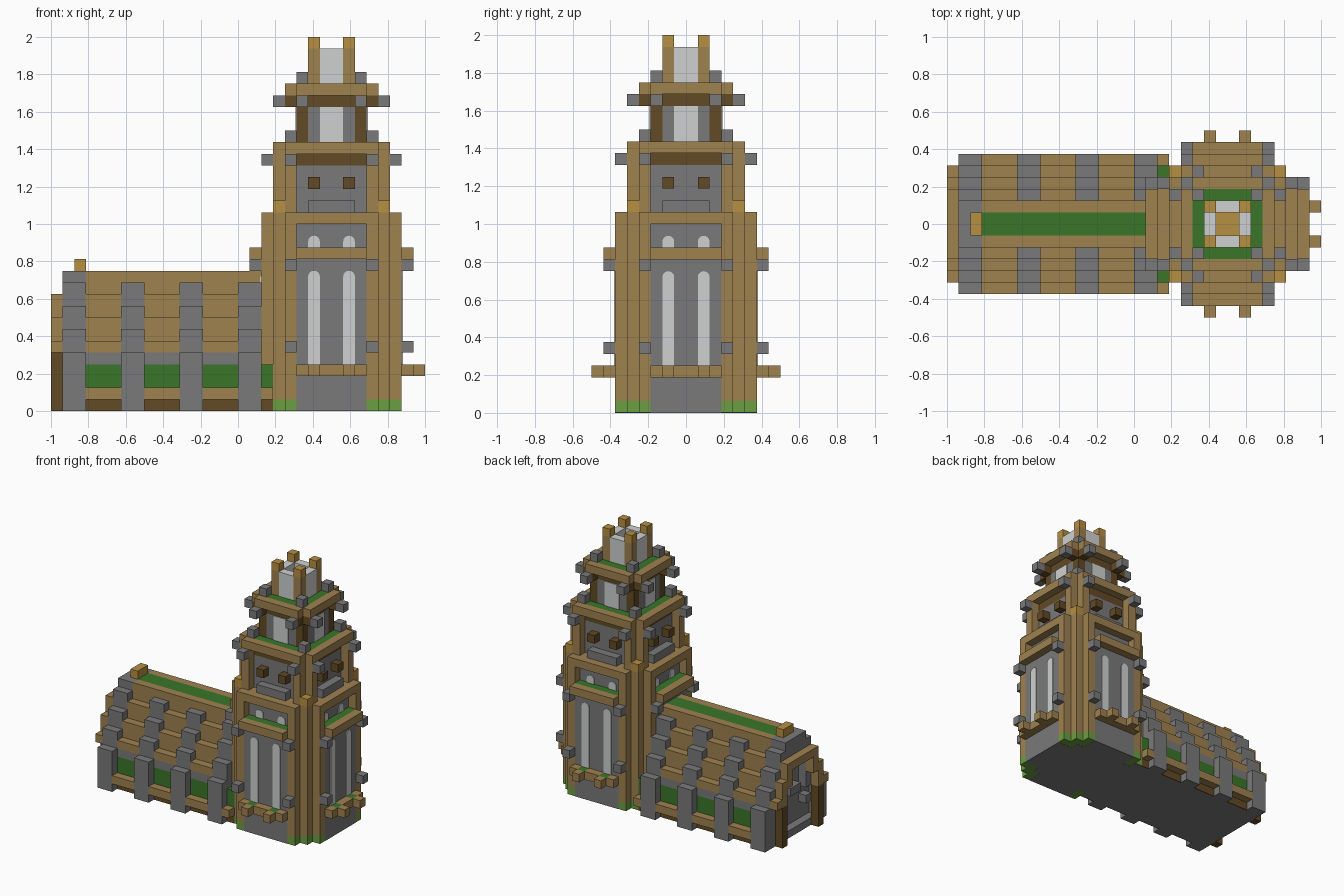
import bpy, bmesh, math
from mathutils import Matrix, Vector

if "Cube" in bpy.data.objects:
    bpy.data.objects.remove(bpy.data.objects["Cube"])

U = 1 / 16          # one block
TOWER = Vector((8, 0, 0))
NAVE = Vector((-16, 0, 0))


def material(name, *srgb):
    m = bpy.data.materials.new(name)
    m.use_nodes = True
    col = [(c / 255) ** 2.2 for c in srgb] + [1]
    m.diffuse_color = col
    m.node_tree.nodes["Principled BSDF"].inputs["Base Color"].default_value = col
    return m


GREY = material("stone grey", 121, 121, 121)
LIGHT = material("pale stone", 206, 208, 207)
BROWN = material("timber brown", 157, 128, 80)
DARK = material("dark timber", 98, 75, 41)
GOLD = material("golden wood", 182, 142, 67)
GREEN = material("dark green", 60, 117, 46)
GRASS = material("grass green", 107, 157, 67)


def finish(bm, name, mat):
    bmesh.ops.recalc_face_normals(bm, faces=bm.faces)
    me = bpy.data.meshes.new(name)
    bm.to_mesh(me)
    bm.free()
    me.materials.append(mat)
    bpy.context.collection.objects.link(bpy.data.objects.new(name, me))


def add_box(bm, b, mat):
    lo, hi = Vector(b[::2]), Vector(b[1::2])
    size = Matrix.Diagonal(hi - lo).to_4x4()
    bmesh.ops.create_cube(bm, size=1, matrix=mat @ Matrix.Translation((lo + hi) / 2) @ size)


def four_sides():
    for k in range(4):
        yield (Matrix.Scale(U, 4) @ Matrix.Translation(TOWER)
               @ Matrix.Rotation(k * math.pi / 2, 4, 'Z') @ Matrix.Scale(-1, 4, (0, 1, 0)))


def tower(name, mat, *boxes, pair=False):
    """Boxes as (x0, x1, out0, out1, z0, z1), repeated on all four tower sides."""
    bm = bmesh.new()
    for m in four_sides():
        for b in boxes:
            add_box(bm, b, m)
            if pair:
                add_box(bm, (-b[1], -b[0], *b[2:]), m)
    finish(bm, name, mat)


def nave(name, mat, *boxes):
    """Boxes as (x0, x1, y0, y1, z0, z1) from the far end, mirrored in y."""
    m = Matrix.Scale(U, 4) @ Matrix.Translation(NAVE)
    bm = bmesh.new()
    for b in boxes:
        add_box(bm, b, m)
        add_box(bm, (b[0], b[1], -b[3], -b[2], b[4], b[5]), m)
    finish(bm, name, mat)


def tower_windows(name, depth, z0, z1):
    """Thin round-headed plates, two on each side."""
    bm = bmesh.new()
    for m in four_sides():
        for cx in (-1.5, 1.5):
            arc = [(cx + .5 * math.cos(a), z1 - .5 + .5 * math.sin(a))
                   for a in (i * math.pi / 8 for i in range(9))]
            pts = [(cx - .5, z0), (cx + .5, z0)] + arc
            face = bm.faces.new([bm.verts.new(m @ Vector((x, depth, z))) for x, z in pts])
            ext = bmesh.ops.extrude_face_region(bm, geom=[face])["geom"]
            push = m.to_3x3() @ Vector((0, .1, 0))
            bmesh.ops.translate(bm, vec=push, verts=[v for v in ext if isinstance(v, bmesh.types.BMVert)])
    finish(bm, name, LIGHT)


# Lower tower stage
tower("tower_core", GREY, (-4, 4, 0, 4, 0, 21))
tower("tower_panel", GREY, (-3, 3, 4, 6, 0, 13), (-3, 3, 4, 5, 13, 16))
tower("corner_grass", GRASS, (3, 4, 4, 6, .02, 1), (4, 5, 4, 5, .02, 1), pair=True)
tower("corner_post", BROWN, (3, 4, 5, 6, 1, 17), (3, 4, 4, 5, 1, 23), (4, 5, 4, 5, 1, 17), pair=True)
tower("corner_cap", GOLD, (4, 5, 4, 5, 17, 18), pair=True)
tower("balcony_rail", BROWN, (-3, 3, 6, 7, 3, 3.9), (-1, 1, 6, 7, 3.9, 4))
tower("balcony_knob", BROWN, (1, 2, 7, 8, 3, 4), (2, 3, 6, 7, 3.9, 4), pair=True)
tower("balcony_plants", GREEN, (1, 2, 6, 7, 3.9, 4), pair=True)
tower("lower_stud", GREY, (3, 4, 6, 7, 5, 6), (3, 4, 6, 7, 12, 13), pair=True)
tower("lower_cornice", BROWN, (-3, 3, 6, 7, 13, 14), (-3, 3, 4, 6, 16, 17))
tower("lower_ledge", GREEN, (-3, 3, 5, 6, 13, 14))
tower_windows("tall_window", 6, 4, 12)
tower_windows("small_window", 5, 14, 15)

# Middle tower stage
tower("middle_sill", GREY, (-2, 2, 4, 5, 17, 18))
tower("middle_peg", DARK, (1, 2, 4, 5, 19, 20), pair=True)
tower("middle_band", DARK, (-4, 4, 0, 4, 21, 22))
tower("middle_cornice", BROWN, (-3, 3, 4, 5, 22, 23))
tower("middle_ledge", GREEN, (-4, 4, 0, 4, 22, 23))
tower("middle_stud", GREY, (3, 4, 5, 6, 21, 22), pair=True)
tower("middle_corner_block", GREY, (3, 4, 3, 4, 23, 24), pair=True)

# Belfry stage
tower("belfry_wall", GREY, (-2, 2, 0, 3, 23, 26))
tower("belfry_window", LIGHT, (-1, 1, 3, 3.1, 23, 26))
tower("belfry_post", DARK, (2, 3, 2, 3, 23, 28), (2, 3, 3, 4, 26, 27), pair=True)
tower("belfry_band", DARK, (-2, 2, 0, 3, 26, 27))
tower("belfry_cornice", BROWN, (-3, 3, 3, 4, 27, 28))
tower("belfry_ledge", GREEN, (-2, 2, 0, 3, 27, 28))
tower("belfry_stud", GREY, (2, 3, 4, 5, 26, 27), (2, 3, 2, 3, 28, 29), pair=True)

# Lantern on top
tower("lantern_wall", LIGHT, (-1, 1, 1, 2, 28, 31))
tower("lantern_floor", GOLD, (-1, 1, 0, 1, 28, 29))
tower("lantern_post", BROWN, (1, 2, 1, 2, 28, 31))
tower("lantern_finial", GOLD, (1, 2, 1, 2, 31, 32))

# Hall walls
ribs = [(x, x + 2) for x in range(1, 17, 5)]
bays = [(x, x + 3) for x in range(3, 15, 5)]
ledges = bays + [(18, 19)]
nave("hall_floor", GREY, (1, 20, 0, 4.9, 0, .9))
nave("hall_footing", DARK, *[(a, b, 4.9, 5, 0, 1) for a, b in ledges])
nave("hall_sill", BROWN, *[(a, b, 4, 6, 1, 2) for a, b in ledges])
nave("hall_hedge", GREEN, *[(a, b, 4, 5, 2, 4) for a, b in ledges])
nave("hall_wall_band", GREY, *[(a, b, 4, 5, 4, 5) for a, b in bays])
nave("buttress", GREY, *[(a, b, 4, 6, 0, 5) for a, b in ribs])

# Stepped roof: stone ribs one block above the timber bays
steps = [(4, 7), (3, 9), (2, 11)]
nave("roof_rib", GREY, *[(a, b, y, y + 1, 5, z) for a, b in ribs for y, z in steps])
nave("roof_bay", BROWN, *[(a, b, y, y + 1, 5, z - 1) for a, b in bays for y, z in steps])
nave("ridge_rail", BROWN, (3, 18, 1, 2, 9, 12))
nave("ridge_green", GREEN, (3, 18, 0, 1, 9, 12))

# End gable with recessed entrance
nave("gable_top", GREY, (1, 3, 0, 2, 9, 12))
nave("gable_wall", GREY, (2, 3, 0, 4, .9, 9))
nave("gable_block", GREY, (1, 2, 2, 3, 3, 4), (1, 2, 0, 1, 5, 6))
nave("gable_finial", GOLD, (2, 3, 0, 1, 12, 13))
nave("porch_post", DARK, (0, 1, 3, 4, 0, 5))
nave("porch_arch", BROWN, (0, 1, 4, 5, 5, 6), (0, 1, 3, 4, 5, 8),
     (0, 1, 2, 3, 7, 10), (0, 1, 0, 2, 9, 10))
